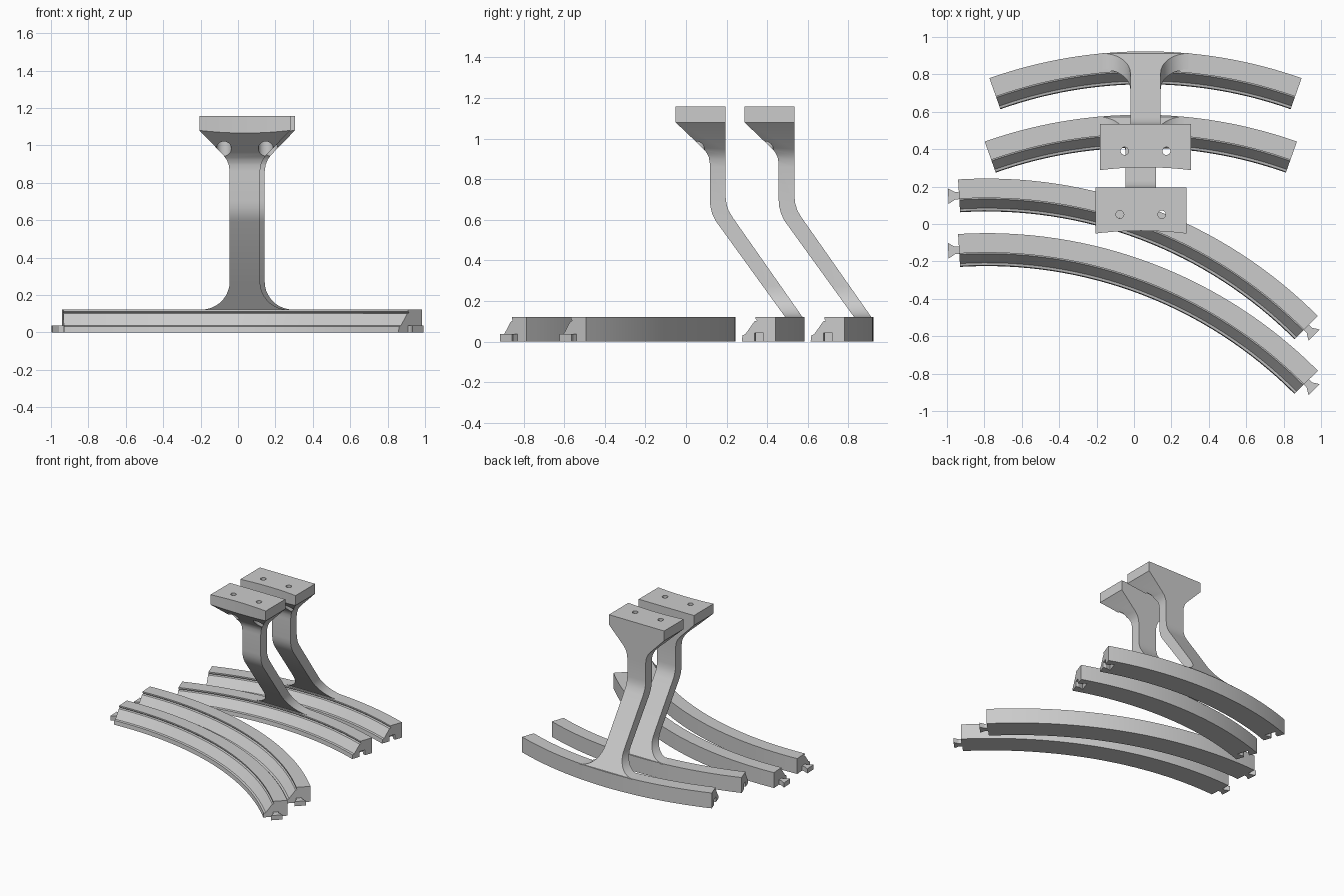
import bpy, bmesh, math
from mathutils import Vector

if "Cube" in bpy.data.objects:
    bpy.data.objects.remove(bpy.data.objects["Cube"])

GREY = (0.6, 0.6, 0.6, 1)
grey = bpy.data.materials.new("light_grey")
grey.use_nodes = True
grey.diffuse_color = GREY
grey.node_tree.nodes["Principled BSDF"].inputs["Base Color"].default_value = GREY

R_OUT = 2.5          # outer radius of every rail
WIDTH = 0.176        # rail width
R_MID = R_OUT - 0.086
TOP = 0.122


def loft(name, rings):
    """Solid through a list of equal rings of points, capped at both ends."""
    bm = bmesh.new()
    rows = [[bm.verts.new(p) for p in ring] for ring in rings]
    for a, b in zip(rows, rows[1:]):
        for i in range(len(a)):
            j = (i + 1) % len(a)
            bm.faces.new((a[i], a[j], b[j], b[i]))
    bm.faces.new(rows[0])
    bm.faces.new(rows[-1])
    bmesh.ops.recalc_face_normals(bm, faces=bm.faces)
    mesh = bpy.data.meshes.new(name)
    bm.to_mesh(mesh)
    bm.free()
    mesh.materials.append(grey)
    obj = bpy.data.objects.new(name, mesh)
    bpy.context.collection.objects.link(obj)
    return obj


def prism(name, outline, lo, hi, axis):
    """Extrude a 2D outline along x, y or z."""
    place = {"x": lambda p, d: (d, p[0], p[1]),
             "y": lambda p, d: (p[0], d, p[1]),
             "z": lambda p, d: (p[0], p[1], d)}[axis]
    return loft(name, [[place(p, d) for p in outline] for d in (lo, hi)])


def circle(x, y, r, n):
    return [(x + r * math.cos(math.tau * i / n), y + r * math.sin(math.tau * i / n))
            for i in range(n)]


def combine(obj, cutters, operation="DIFFERENCE"):
    """Apply booleans, then remove the cutters."""
    for c in cutters:
        c.hide_render = True
        mod = obj.modifiers.new("cut", "BOOLEAN")
        mod.object, mod.operation, mod.solver = c, operation, "EXACT"
    bpy.context.view_layer.update()
    dg = bpy.context.evaluated_depsgraph_get()
    mesh = bpy.data.meshes.new_from_object(obj.evaluated_get(dg))
    obj.modifiers.clear()
    obj.data = mesh
    for c in cutters:
        bpy.data.objects.remove(c)


def smooth(obj):
    bpy.ops.object.select_all(action="DESELECT")
    obj.select_set(True)
    bpy.context.view_layer.objects.active = obj
    bpy.ops.object.shade_smooth_by_angle(angle=math.radians(25))


# Rail section: distance from the inner edge, height
SECTION = [(0, 0), (0.004, 0.032), (0.018, 0.036), (0.066, 0.1), (0.08, 0.104),
           (0.072, 0.112), (0.072, TOP), (WIDTH, TOP), (WIDTH, 0)]


def rail(name, cx, cy, start, end, steps=32):
    rings = []
    for i in range(steps + 1):
        a = math.radians(start + (end - start) * i / steps)
        rings.append([(cx + (R_OUT - WIDTH + d) * math.sin(a),
                       cy + (R_OUT - WIDTH + d) * math.cos(a), z) for d, z in SECTION])
    return loft(name, rings)


def dovetail(name, cx, cy, angle, direction, grow, height, base):
    """Flared key at a rail end; direction is +1 or -1 along the arc."""
    a = math.radians(angle)
    out = Vector((math.cos(a), -math.sin(a))) * direction
    side = Vector((math.sin(a), math.cos(a)))
    mid = Vector((cx, cy)) + side * R_MID
    half = [(-0.01, 0.02 + grow), (0.022, 0.02 + grow), (0.058 + grow, 0.042 + grow)]
    pts = half + [(t, -n) for t, n in reversed(half)]
    return prism(name, [mid + out * t + side * n for t, n in pts], base, height, "z")


# Front pair of rails with a key at each end
for name, dy in (("middle", 0), ("front", -0.292)):
    cx, cy = -0.788, -2.257 + dy
    smooth(rail(name + "_rail", cx, cy, -3.5, 45.1))
    dovetail(name + "_right_key", cx, cy, -3.5, -1, 0, 0.037, 0)
    dovetail(name + "_left_key", cx, cy, 45.1, 1, 0, 0.037, 0)

# Bracket outline from the side
SIDE = [(0.915, 0.118), (0.57, 0.61), (0.549, 0.645), (0.538, 0.68), (0.534, 0.715),
        (0.534, 1.158), (0.288, 1.158), (0.288, 1.08), (0.418, 0.956), (0.438, 0.934),
        (0.451, 0.909), (0.456, 0.88), (0.456, 0.7), (0.459, 0.665), (0.468, 0.63),
        (0.485, 0.595), (0.83, 0.118)]

# Half outline from the front: foot fillet, neck, flare, plate
FOOT = [(0.231 - 0.15 * math.sin(math.radians(a)), 0.272 - 0.15 * math.cos(math.radians(a)))
        for a in range(0, 91, 10)]
HALF = [(0.231, 0.1)] + FOOT + [(0.081, 0.86), (0.086, 0.895), (0.097, 0.923),
                                (0.115, 0.948), (0.243, 1.08), (0.243, 1.2)]

# Back pair of rails with sockets, each carrying a bracket
for name, dx, dy in (("rear", 0, 0), ("inner_rear", -0.025, -0.339)):
    cx, cy = 0.0615 + dx, 0.923 - R_OUT + dy
    base = rail(name + "_rail", cx, cy, -19.5, 19.5)
    combine(base, [dovetail("socket", cx, cy, s * 19.5, -s, 0.004, 0.042, -0.02)
                   for s in (-1, 1)])
    smooth(base)

    bracket = prism(name + "_bracket", [(y + dy, z) for y, z in SIDE],
                    cx - 0.4, cx + 0.4, "x")
    front = [(cx + x, z) for x, z in HALF] + [(cx - x, z) for x, z in reversed(HALF)]
    combine(bracket, [prism("front_outline", front, dy, dy + 1.2, "y")], "INTERSECT")

    # Concave plate edge, screw holes and counterbores
    arc = [(cx + 2 * math.sin(math.radians(a)), dy - 1.697 + 2 * math.cos(math.radians(a)))
           for a in range(-12, 13, 2)]
    cutters = [prism("edge_cut", arc, 1, 1.3, "z")]
    for s in (-1, 1):
        x, y = cx + s * 0.112, 0.39 + dy
        cutters.append(prism("screw_hole", circle(x, y, 0.021, 24), 0.8, 1.3, "z"))
        cutters.append(prism("counterbore", circle(x, y, 0.04, 32), 0.8, 1.06, "z"))
    combine(bracket, cutters)
    smooth(bracket)
